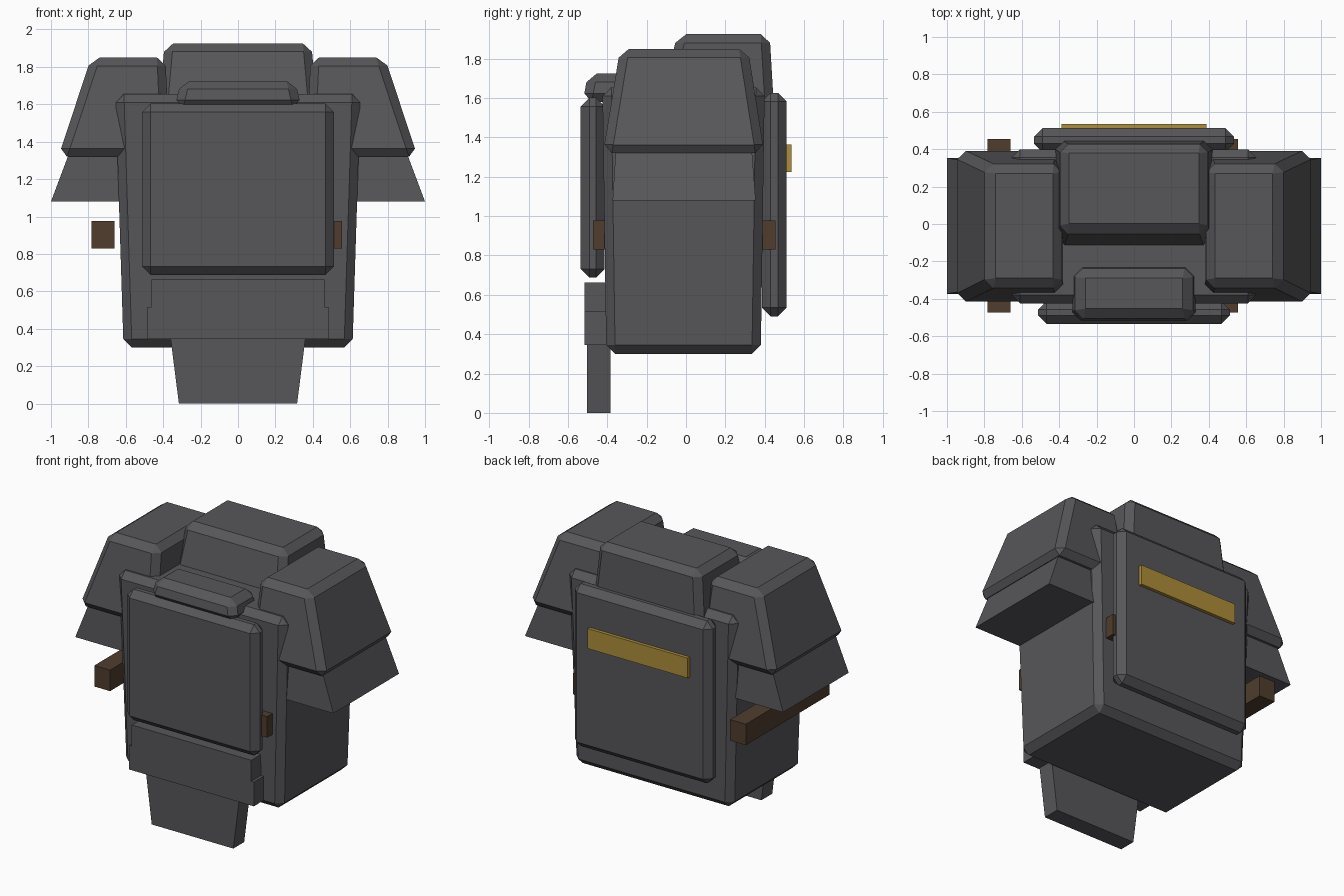
import bpy, bmesh

if "Cube" in bpy.data.objects:
    bpy.data.objects.remove(bpy.data.objects["Cube"])


def material(name, rgb):
    m = bpy.data.materials.new(name)
    m.diffuse_color = (*rgb, 1)
    m.use_nodes = True
    m.node_tree.nodes["Principled BSDF"].inputs["Base Color"].default_value = m.diffuse_color
    return m


GREY = material("dark grey armour", (0.095, 0.094, 0.102))
BROWN = material("brown strap", (0.08, 0.047, 0.027))
GOLD = material("gold trim", (0.42, 0.27, 0.04))


def finish(name, bm, mat, bevel):
    bmesh.ops.recalc_face_normals(bm, faces=bm.faces)
    if bevel:
        bmesh.ops.bevel(bm, geom=bm.edges[:], offset=bevel, segments=1,
                        affect='EDGES', profile=0.5)
    me = bpy.data.meshes.new(name)
    bm.to_mesh(me)
    bm.free()
    me.materials.append(mat)
    ob = bpy.data.objects.new(name, me)
    bpy.context.collection.objects.link(ob)
    return ob


def block(name, z0, z1, bottom, top=None, mat=GREY, bevel=0.0, side=1):
    """Tapered box: bottom / top are (x0, x1, y0, y1); side=-1 mirrors in x."""
    bm = bmesh.new()
    rings = []
    for z, (x0, x1, y0, y1) in ((z0, bottom), (z1, top or bottom)):
        rings.append([bm.verts.new((side * x, y, z)) for x, y in
                      ((x0, y0), (x1, y0), (x1, y1), (x0, y1))])
    lo, hi = rings
    bm.faces.new(lo)
    bm.faces.new(hi)
    for i in range(4):
        j = (i + 1) % 4
        bm.faces.new((lo[i], lo[j], hi[j], hi[i]))
    return finish(name, bm, mat, bevel)


B = 0.045

# Torso and collar
block("torso", 0.30, 1.655, (-0.612, 0.612, -0.405, 0.38),
      (-0.655, 0.655, -0.425, 0.40), bevel=B)
block("collar", 1.50, 1.925, (-0.43, 0.43, -0.15, 0.45),
      (-0.392, 0.392, -0.043, 0.425), bevel=B)

# Chest, throat and back plates
block("chest_plate", 0.687, 1.603, (-0.512, 0.512, -0.535, -0.413), bevel=B)
block("throat_guard", 1.58, 1.725, (-0.34, 0.34, -0.525, -0.222),
      (-0.305, 0.305, -0.498, -0.245), bevel=B)
block("back_plate", 0.49, 1.627, (-0.535, 0.535, 0.385, 0.512), bevel=B)
block("back_stripe", 1.225, 1.365, (-0.388, 0.388, 0.50, 0.535), mat=GOLD)

# Shoulder pads with flared lower skirts
for side, word in ((1, "right"), (-1, "left")):
    block(word + "_shoulder_pad", 1.32, 1.85, (0.365, 0.96, -0.422, 0.398),
          (0.388, 0.785, -0.335, 0.315), bevel=B, side=side)
    block(word + "_shoulder_skirt", 1.08, 1.40, (0.45, 1.0, -0.373, 0.354),
          (0.45, 0.88, -0.353, 0.33), side=side)

# Side straps (offset, as the right one is mostly sunk in the torso)
block("left_strap", 0.83, 0.977, (-0.782, -0.66, -0.473, 0.455), mat=BROWN)
block("right_strap", 0.83, 0.977, (0.435, 0.557, -0.473, 0.455), mat=BROWN)

# Stepped belt plate
bm = bmesh.new()
half = [(0.483, 0.345), (0.483, 0.515), (0.463, 0.515), (0.463, 0.662)]
outline = half + [(-x, z) for x, z in reversed(half)]
face = bm.faces.new([bm.verts.new((x, -0.515, z)) for x, z in outline])
ext = bmesh.ops.extrude_face_region(bm, geom=[face])
bmesh.ops.translate(bm, vec=(0, 0.13, 0),
                    verts=[v for v in ext["geom"] if isinstance(v, bmesh.types.BMVert)])
finish("belt_plate", bm, GREY, 0)

# Hanging front flap
block("front_flap", 0.0, 0.36, (-0.316, 0.316, -0.503, -0.383),
      (-0.362, 0.362, -0.503, -0.383))
